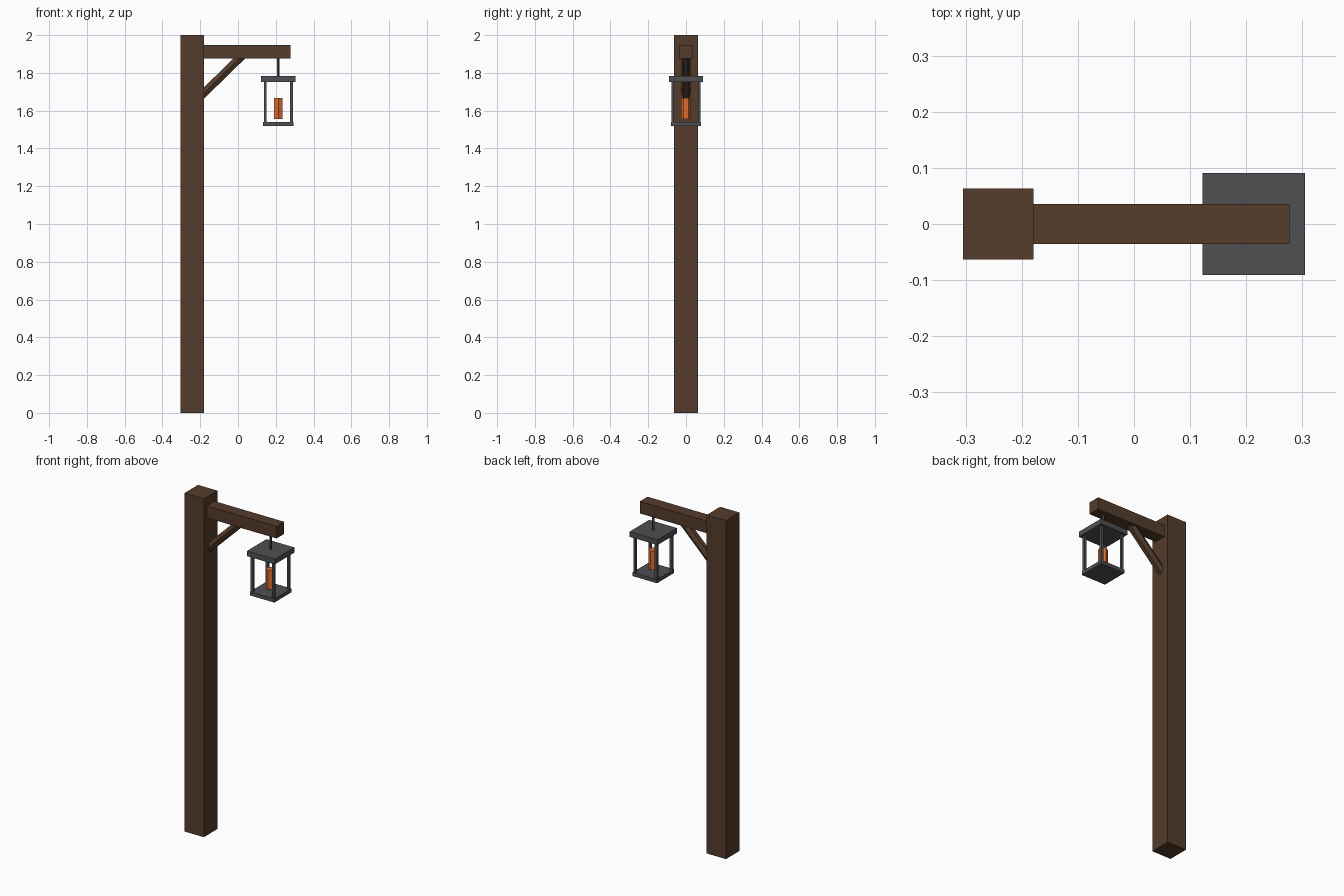
import bpy
from mathutils import Vector

if "Cube" in bpy.data.objects:
    bpy.data.objects.remove(bpy.data.objects["Cube"])


def material(name, rgb):
    m = bpy.data.materials.new(name)
    m.diffuse_color = (*rgb, 1)
    m.use_nodes = True
    m.node_tree.nodes["Principled BSDF"].inputs["Base Color"].default_value = m.diffuse_color
    return m


wood = material("wood", (0.09, 0.045, 0.024))
iron = material("iron", (0.08, 0.08, 0.088))
glow = material("glow", (0.75, 0.16, 0.03))


def box(name, lo, hi, mat):
    lo, hi = Vector(lo), Vector(hi)
    bpy.ops.mesh.primitive_cube_add(size=1, location=(lo + hi) / 2)
    ob = bpy.context.object
    ob.name = name
    ob.scale = hi - lo
    bpy.ops.object.transform_apply(location=False, rotation=False, scale=True)
    ob.data.materials.append(mat)
    return ob


def rod(name, start, end, radius, mat, sides=6):
    start, end = Vector(start), Vector(end)
    axis = end - start
    bpy.ops.mesh.primitive_cylinder_add(vertices=sides, radius=radius, depth=axis.length,
                                        location=(start + end) / 2)
    ob = bpy.context.object
    ob.name = name
    # tilt about y only, so hexagon corners keep pointing to front and back
    ob.rotation_euler = (0, axis.angle(Vector((0, 0, 1))), 0)
    ob.data.materials.append(mat)
    return ob


# Timber post, arm and diagonal brace
box("post", (-0.305, -0.063, 0), (-0.179, 0.063, 2), wood)
box("arm", (-0.2, -0.036, 1.877), (0.277, 0.036, 1.948), wood)
rod("brace", (-0.195, 0, 1.679), (0.024, 0, 1.893), 0.025, wood)

# Hanging lantern
cx = 0.2135
rod("hanger", (cx, 0, 1.775), (cx, 0, 1.885), 0.007, iron)
box("lantern_roof", (cx - 0.091, -0.091, 1.752), (cx + 0.091, 0.091, 1.783), iron)
box("lantern_base", (cx - 0.08, -0.08, 1.519), (cx + 0.08, 0.08, 1.541), iron)
for i, sx in enumerate((-1, 1)):
    for j, sy in enumerate((-1, 1)):
        x, y = cx + sx * 0.07, sy * 0.07
        box(f"lantern_bar_{i}{j}", (x - 0.007, y - 0.007, 1.535), (x + 0.007, y + 0.007, 1.76), iron)
rod("candle", (cx, 0, 1.555), (cx, 0, 1.667), 0.026, glow)
